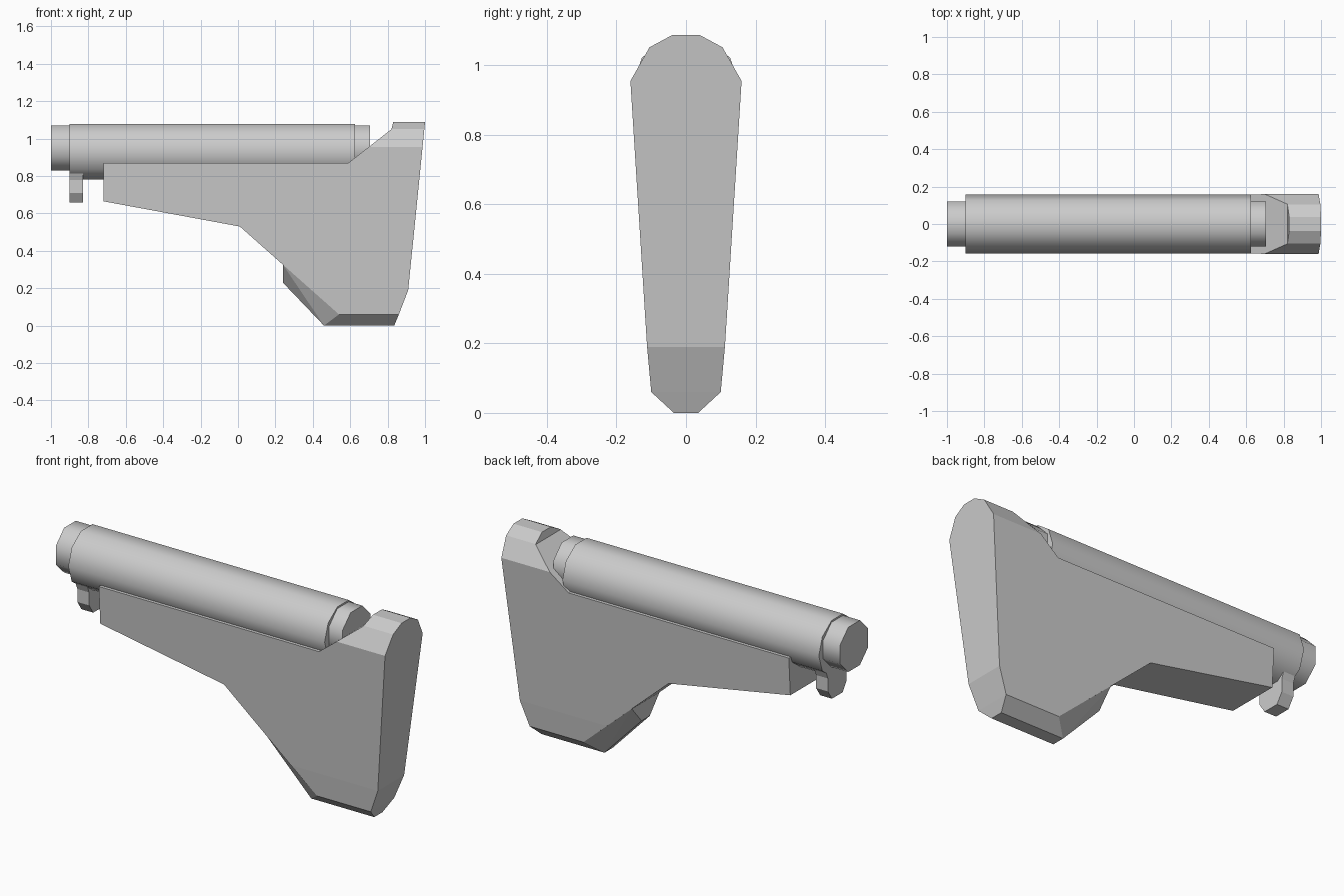
import bpy
import bmesh
import math
from mathutils import Vector

if "Cube" in bpy.data.objects:
    bpy.data.objects.remove(bpy.data.objects["Cube"], do_unlink=True)

grey = bpy.data.materials.new("plain grey")
grey.use_nodes = True
grey.diffuse_color = (0.6, 0.6, 0.6, 1)
grey.node_tree.nodes["Principled BSDF"].inputs["Base Color"].default_value = (0.6, 0.6, 0.6, 1)


def finish(name, bm):
    """Turn a bmesh into a grey object."""
    bmesh.ops.recalc_face_normals(bm, faces=bm.faces)
    mesh = bpy.data.meshes.new(name)
    bm.to_mesh(mesh)
    bm.free()
    mesh.materials.append(grey)
    obj = bpy.data.objects.new(name, mesh)
    bpy.context.collection.objects.link(obj)
    return obj


def prism(name, points, shift):
    """Extrude a closed outline of 3D points along a vector."""
    bm = bmesh.new()
    face = bm.faces.new([bm.verts.new(p) for p in points])
    ext = bmesh.ops.extrude_face_region(bm, geom=[face])
    verts = [v for v in ext["geom"] if isinstance(v, bmesh.types.BMVert)]
    bmesh.ops.translate(bm, verts=verts, vec=Vector(shift))
    return finish(name, bm)


def activate(obj):
    bpy.ops.object.select_all(action="DESELECT")
    obj.select_set(True)
    bpy.context.view_layer.objects.active = obj


def tube(name, x0, x1, z, radius, sides, turn):
    """Smooth faceted cylinder lying along x."""
    ring = [(x0, radius * math.cos(a), z + radius * math.sin(a))
            for a in (math.tau * (i + turn) / sides for i in range(sides))]
    obj = prism(name, ring, (x1 - x0, 0, 0))
    activate(obj)
    bpy.ops.object.shade_smooth_by_angle(angle=math.radians(50))
    return obj


def mirrored(half):
    """Close a right-hand (y, z) outline with its mirror image."""
    return half + [(-y, z) for y, z in reversed(half)]


# Stock body: side outline trimmed by the tapered end outline
side = [(-0.72, 0.87), (0.59, 0.87), (0.82, 1.05), (0.83, 1.088), (1.0, 1.088),
        (0.91, 0.19), (0.86, 0.06), (0.54, 0.06), (0.01, 0.53), (-0.72, 0.665)]
section = mirrored([(0.038, 1.088), (0.105, 1.052), (0.16, 0.955),
                    (0.112, 0.19), (0.1, 0.06), (0.09, -0.1)])
stock = prism("stock_body", [(x, -0.4, z) for x, z in side], (0, 0.8, 0))
cutter = prism("section_cutter", [(-1.2, y, z) for y, z in section], (2.4, 0, 0))
cutter.hide_render = True
mod = stock.modifiers.new("trim", "BOOLEAN")
mod.operation = "INTERSECT"
mod.solver = "EXACT"
mod.object = cutter
activate(stock)
bpy.ops.object.modifier_apply(modifier=mod.name)
bpy.data.objects.remove(cutter, do_unlink=True)

# Chamfered keel below the stock
bm = bmesh.new()
for x, y, z in [(0.24, 0.118, 0.326), (0.24, 0.06, 0.27), (0.24, 0.035, 0.23),
                (0.46, 0.035, 0), (0.54, 0.1, 0.06),
                (0.835, 0.035, 0), (0.86, 0.1, 0.06)]:
    for s in (-1, 1):
        bm.verts.new((x, s * y, z))
bmesh.ops.convex_hull(bm, input=bm.verts)
bmesh.ops.dissolve_limit(bm, angle_limit=0.02, verts=bm.verts, edges=bm.edges)
finish("stock_keel", bm)

# Buffer tube and the thinner rod showing at both ends
tube("outer_tube", -0.9, 0.625, 0.93, 0.157, 10, 0)
tube("inner_rod", -1.0, 0.705, 0.95, 0.13, 8, 0.5)

# Lug hanging under the front of the tube
lug = mirrored([(0.12, 0.88), (0.08, 0.78), (0.08, 0.71), (0.045, 0.658)])
prism("front_lug", [(-0.9, y, z) for y, z in lug], (0.07, 0, 0))
